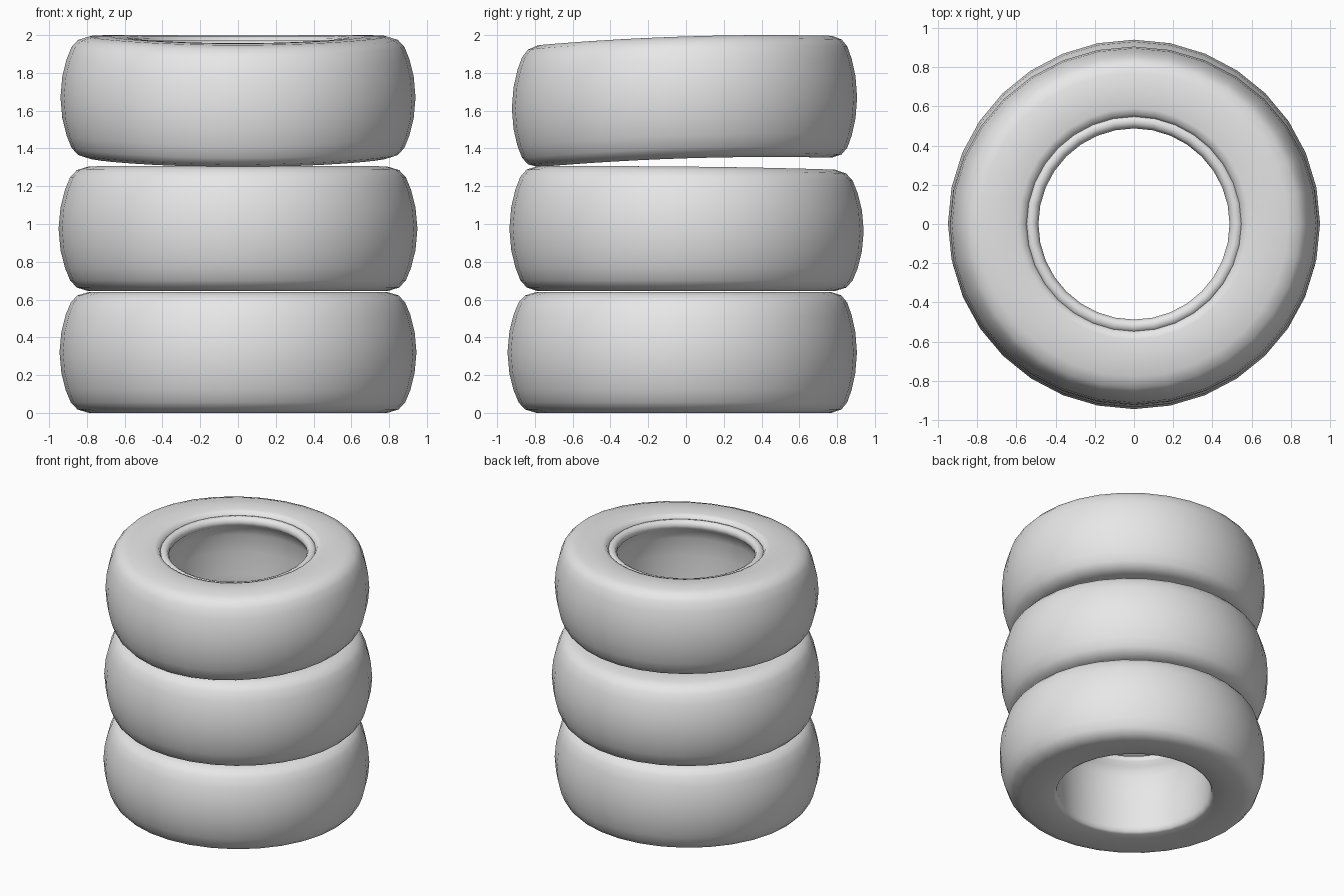
import bpy, bmesh, math

cube = bpy.data.objects.get("Cube")
if cube:
    bpy.data.objects.remove(cube, do_unlink=True)

rubber = bpy.data.materials.new("grey_rubber")
rubber.use_nodes = True
GREY = (0.8, 0.8, 0.8, 1)
rubber.diffuse_color = GREY
rubber.node_tree.nodes["Principled BSDF"].inputs["Base Color"].default_value = GREY

SIDES = 32
HEIGHT = 0.64

# Closed cross-section (radius, height): tread, sidewalls, bead and inner wall
PROFILE = [
    (0.57, 0.005), (0.68, 0.0), (0.79, 0.0), (0.85, 0.018), (0.885, 0.055),
    (0.912, 0.12), (0.935, 0.21), (0.945, 0.32), (0.935, 0.43), (0.912, 0.52),
    (0.885, 0.585), (0.85, 0.622), (0.79, 0.64), (0.68, 0.64), (0.59, 0.635),
    (0.56, 0.625), (0.548, 0.6), (0.54, 0.608), (0.52, 0.612), (0.5, 0.602),
    (0.488, 0.58), (0.492, 0.555), (0.52, 0.53), (0.545, 0.46), (0.555, 0.32),
    (0.55, 0.15), (0.545, 0.05), (0.552, 0.015),
]


def make_tire(name, base, y_mid, rx, ry, height, bend):
    """Sweep the cross-section round z, then let bend() shift each height."""
    bm = bmesh.new()
    rings = []
    for i in range(SIDES):
        a = math.tau * i / SIDES
        ring = []
        for r, h in PROFILE:
            # the hole stays round while the tread is scaled to its own width
            t = max(0, (r - 0.6) / 0.345)
            x = r * math.cos(a) * (1 + t * (rx / 0.945 - 1))
            y = r * math.sin(a) * (1 + t * (ry / 0.945 - 1)) + y_mid * t
            z = base + h * height / HEIGHT + bend(y, h / HEIGHT)
            ring.append(bm.verts.new((x, y, z)))
        rings.append(ring)
    n = len(PROFILE)
    for i in range(SIDES):
        a, b = rings[i], rings[(i + 1) % SIDES]
        for j in range(n):
            k = (j + 1) % n
            bm.faces.new((a[j], b[j], b[k], a[k]))
    bmesh.ops.recalc_face_normals(bm, faces=bm.faces)
    mesh = bpy.data.meshes.new(name)
    bm.to_mesh(mesh)
    bm.free()
    mesh.materials.append(rubber)
    obj = bpy.data.objects.new(name, mesh)
    bpy.context.collection.objects.link(obj)
    bpy.ops.object.select_all(action='DESELECT')
    obj.select_set(True)
    bpy.context.view_layer.objects.active = obj
    bpy.ops.object.shade_smooth_by_angle(angle=math.radians(50))


# Flat lower tire, middle tire squashed at the back, top tire sagging at the front
make_tire("bottom_tire", 0.0, -0.02, 0.945, 0.925, 0.64,
          lambda y, h: 0)
make_tire("middle_tire", 0.645, 0.003, 0.95, 0.938, 0.662,
          lambda y, h: -0.025 * h * ((y + 0.95) / 1.9) ** 3)
make_tire("top_tire", 1.355, -0.008, 0.94, 0.914, 0.645,
          lambda y, h: -0.035 * (y - 0.45) ** 2)
